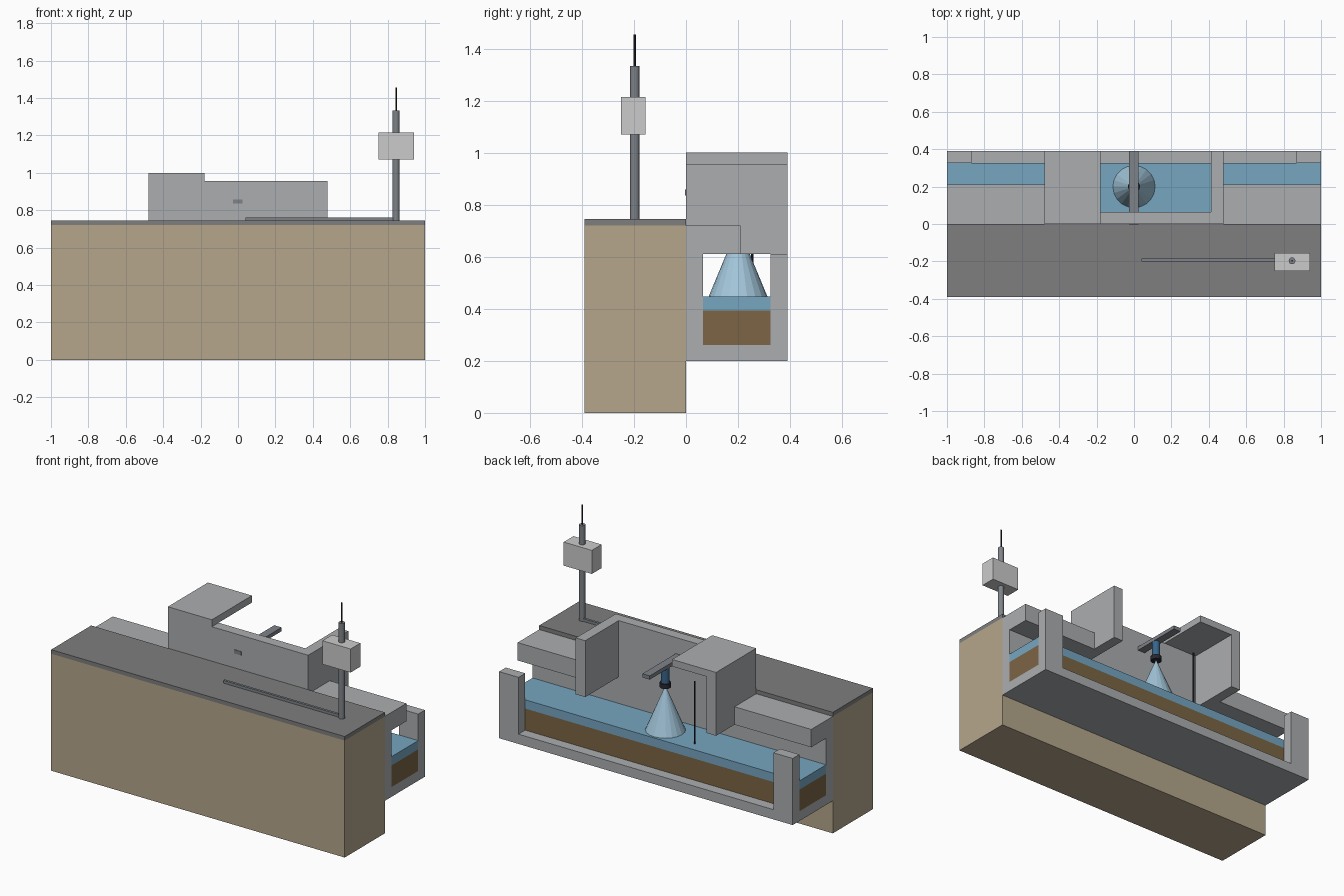
import bpy, bmesh
from mathutils import Vector

if "Cube" in bpy.data.objects:
    bpy.data.objects.remove(bpy.data.objects["Cube"])


def material(name, rgb):
    m = bpy.data.materials.new(name)
    m.diffuse_color = (*rgb, 1)
    m.use_nodes = True
    m.node_tree.nodes["Principled BSDF"].inputs["Base Color"].default_value = m.diffuse_color
    return m


EARTH = material("earth", (0.46, 0.38, 0.26))
ASPHALT = material("asphalt", (0.21, 0.21, 0.21))
CONCRETE = material("concrete", (0.41, 0.42, 0.43))
SEDIMENT = material("sediment", (0.20, 0.13, 0.06))
WATER = material("water", (0.18, 0.38, 0.53))
BEAM = material("beam", (0.36, 0.56, 0.70))
STEEL = material("steel", (0.21, 0.23, 0.25))
BLUE = material("sensor_blue", (0.04, 0.13, 0.25))
BLACK = material("black", (0.02, 0.02, 0.03))
CABINET = material("cabinet_grey", (0.64, 0.65, 0.65))


def finish(name, bm, mat):
    bmesh.ops.recalc_face_normals(bm, faces=bm.faces)
    me = bpy.data.meshes.new(name)
    bm.to_mesh(me)
    bm.free()
    me.materials.append(mat)
    ob = bpy.data.objects.new(name, me)
    bpy.context.collection.objects.link(ob)
    return ob


def prism(name, points, sweep, mat):
    """Extrude a closed planar outline along a vector."""
    bm = bmesh.new()
    face = bm.faces.new([bm.verts.new(p) for p in points])
    out = bmesh.ops.extrude_face_region(bm, geom=[face], use_keep_orig=True)
    verts = [g for g in out["geom"] if isinstance(g, bmesh.types.BMVert)]
    bmesh.ops.translate(bm, verts=verts, vec=Vector(sweep))
    return finish(name, bm, mat)


def box(name, x, y, z, mat):
    pts = [(x[0], y[0], z[0]), (x[1], y[0], z[0]), (x[1], y[1], z[0]), (x[0], y[1], z[0])]
    return prism(name, pts, (0, 0, z[1] - z[0]), mat)


def tube(name, x, y, z0, z1, r0, r1, mat, sides=16):
    bm = bmesh.new()
    bmesh.ops.create_cone(bm, cap_ends=True, segments=sides, radius1=r0, radius2=r1, depth=z1 - z0)
    bmesh.ops.translate(bm, verts=bm.verts, vec=(x, y, (z0 + z1) / 2))
    return finish(name, bm, mat)


# Ground beside the channel
box("earth_block", (-1, 1), (-0.39, 0), (0, 0.72), EARTH)
box("road_surface", (-1, 1), (-0.39, 0), (0.72, 0.745), ASPHALT)

# Channel: L-shaped floor and front wall, with the back wall cut away between posts
outline = [(0, 0.2), (0.39, 0.2), (0.39, 0.26), (0.065, 0.26), (0.065, 0.61), (0, 0.61)]
prism("channel_floor_and_wall", [(-1, y, z) for y, z in outline], (2, 0, 0), CONCRETE)
box("sediment", (-1, 1), (0.065, 0.325), (0.26, 0.393), SEDIMENT)
box("water", (-1, 1), (0.065, 0.325), (0.393, 0.447), WATER)
for side, s in (("left", -1), ("right", 1)):
    box(side + "_back_post", sorted((s, s * 0.868)), (0.325, 0.39), (0.26, 0.61), CONCRETE)
    box(side + "_cover_slab", sorted((s, s * 0.478)), (0, 0.21), (0.61, 0.72), CONCRETE)

# Chamber: U-shaped walls open to the back, part of the roof in place
plan = [(-0.478, 0), (0.478, 0), (0.478, 0.39), (0.413, 0.39),
        (0.413, 0.065), (-0.413, 0.065), (-0.413, 0.39), (-0.478, 0.39)]
prism("chamber_walls", [(x, y, 0.61) for x, y in plan], (0, 0, 0.347), CONCRETE)
box("chamber_roof", (-0.478, -0.178), (0, 0.39), (0.957, 1.0), CONCRETE)

# Level sensor hanging from its bracket, with the measuring beam
box("sensor_bracket", (-0.026, 0.024), (-0.003, 0.39), (0.835, 0.858), STEEL)
tube("sensor_body", 0, 0.2, 0.74, 0.835, 0.024, 0.024, BLUE, 20)
tube("sensor_collar", 0, 0.2, 0.712, 0.74, 0.032, 0.032, BLACK, 20)
tube("measuring_beam", 0, 0.2, 0.447, 0.715, 0.113, 0.002, BEAM, 20)
tube("probe_rod", -0.238, 0.255, 0.43, 0.83, 0.005, 0.005, BLACK, 10)

# Roadside mast with cabinet, antenna and surface conduit
tube("mast", 0.845, -0.197, 0.745, 1.333, 0.018, 0.018, STEEL)
tube("antenna", 0.845, -0.197, 1.333, 1.455, 0.004, 0.004, BLACK, 8)
box("cabinet", (0.75, 0.942), (-0.25, -0.155), (1.07, 1.215), CABINET)
box("conduit", (0.04, 0.845), (-0.2, -0.185), (0.745, 0.762), STEEL)
